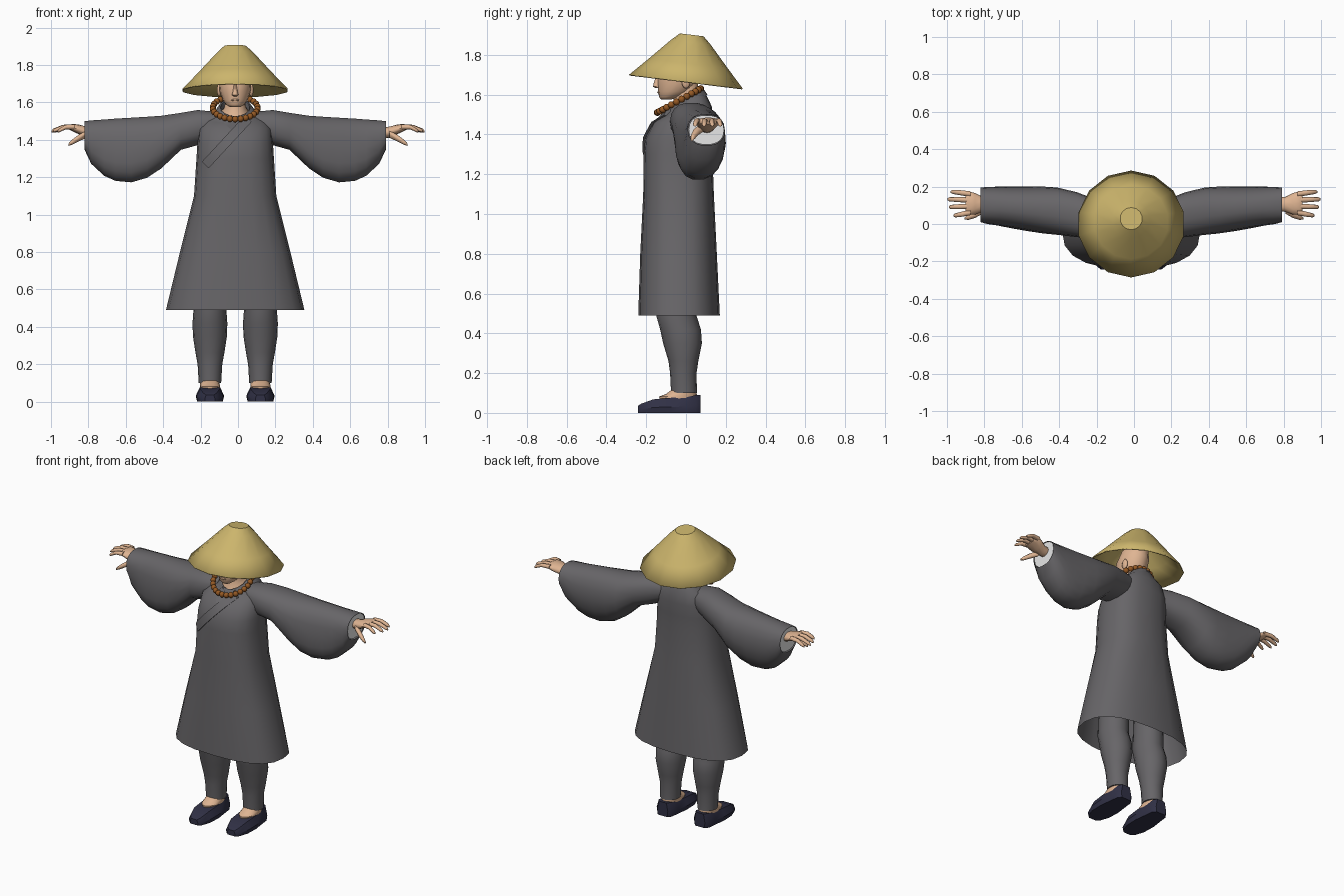
import bpy, bmesh, math
from mathutils import Vector as V
from mathutils.bvhtree import BVHTree

if "Cube" in bpy.data.objects:
    bpy.data.objects.remove(bpy.data.objects["Cube"])

CX = -0.015  # centre line of the figure


def material(name, rgb):
    m = bpy.data.materials.new(name)
    m.diffuse_color = (*rgb, 1)
    m.use_nodes = True
    m.node_tree.nodes["Principled BSDF"].inputs["Base Color"].default_value = m.diffuse_color
    return m


GREY = material("grey cloth", (0.135, 0.13, 0.138))
STRAW = material("straw", (0.60, 0.46, 0.15))
SKIN = material("skin", (0.74, 0.46, 0.29))
NAVY = material("navy shoe", (0.03, 0.03, 0.06))
WOOD = material("brown wood", (0.30, 0.10, 0.018))
WHITE = material("white lining", (0.80, 0.80, 0.80))


def finish(name, bm, mat, angle=45):
    bmesh.ops.recalc_face_normals(bm, faces=bm.faces)
    me = bpy.data.meshes.new(name)
    bm.to_mesh(me)
    bm.free()
    me.materials.append(mat)
    ob = bpy.data.objects.new(name, me)
    bpy.context.collection.objects.link(ob)
    bpy.ops.object.select_all(action='DESELECT')
    ob.select_set(True)
    bpy.context.view_layer.objects.active = ob
    bpy.ops.object.shade_smooth_by_angle(angle=math.radians(angle))
    return ob


def oval(c, u, v, n=16, e=1.0):
    """Superellipse ring around c with half axes u and v."""
    pw = lambda t: math.copysign(abs(t) ** e, t) if abs(t) > 1e-6 else 0
    return [V(c) + V(u) * pw(math.cos(2 * math.pi * i / n))
            + V(v) * pw(math.sin(2 * math.pi * i / n)) for i in range(n)]


def loft(name, rings, mat, caps=(True, True), angle=45):
    bm = bmesh.new()
    rows = [[bm.verts.new(p) for p in r] for r in rings]
    for a, b in zip(rows, rows[1:]):
        for i in range(len(a)):
            j = (i + 1) % len(a)
            bm.faces.new((a[i], a[j], b[j], b[i]))
    if caps[0]:
        bm.faces.new(rows[0])
    if caps[1]:
        bm.faces.new(rows[-1])
    return finish(name, bm, mat, angle)


def level(x, z, hw, y0, y1, tilt=0.0, n=16, e=1.0):
    """Horizontal ring, optionally rising toward the back."""
    hd = (y1 - y0) / 2
    return oval((x, (y0 + y1) / 2, z), (hw, 0, 0), (0, hd, hd * tilt), n, e)


def ball(name, c, size, mat, seg=12):
    bm = bmesh.new()
    bmesh.ops.create_uvsphere(bm, u_segments=seg, v_segments=seg // 2 + 2, radius=1)
    for v in bm.verts:
        v.co = V(c) + V(a * b for a, b in zip(v.co, size))
    return finish(name, bm, mat, 80)


def tube(name, pts, mat, n=8):
    """Tapered limb through points (x, y, z, half width y, half height z)."""
    return loft(name, [oval(p[:3], (0, p[3], 0), (0, 0, p[4]), n) for p in pts], mat, angle=60)


# Robe, open at the hem
robe = loft("robe", [level(CX, *r, n=20, e=0.8) for r in (
    (0.49, .37, -.24, .17), (0.80, .295, -.23, .155), (1.10, .22, -.215, .14),
    (1.30, .207, -.213, .133), (1.38, .202, -.205, .135), (1.46, .195, -.165, .138),
    (1.515, .16, -.115, .13, .2), (1.55, .10, -.095, .105, .42), (1.575, .08, -.09, .085, .55))],
    GREY, (False, False), 50)

# Lapels laid over the chest
bm = bmesh.new()
bm.from_mesh(robe.data)
tree = BVHTree.FromBMesh(bm)
bm.free()


def lapel(name, a, b, w, out):
    a, b = V((a[0], 0, a[1])), V((b[0], 0, b[1]))
    d = (b - a).normalized()
    side = V((-d.z, 0, d.x)) * w / 2
    rings = []
    for i in range(13):
        p = a.lerp(b, i / 12)
        front = []
        for q in (p - side, p + side):
            hit = tree.ray_cast(V((q.x, -1, q.z)), V((0, 1, 0)))[0]
            if hit is not None and hit.y < 0:
                front.append(hit)
        if len(front) == 2:
            l, r = front
            rings.append([l + V((0, .01, 0)), l - V((0, out, 0)),
                          r - V((0, out, 0)), r + V((0, .01, 0))])
    if len(rings) > 1:
        loft(name, rings, GREY, angle=30)


lapel("under_lapel", (-.10, 1.545), (.0, 1.45), .045, .006)
lapel("over_lapel", (.075, 1.535), (-.175, 1.265), .05, .014)

# Standing collar
loft("collar", [level(CX, 1.545, .108, -.108, .108, .5), level(CX, 1.572, .088, -.098, .092, .55),
                level(CX, 1.573, .078, -.088, .082, .55), level(CX, 1.54, .078, -.088, .082, .5)],
     GREY, (False, False))

# Neck and head
loft("neck", [level(CX, 1.54, .078, -.088, .082, .5), level(CX, 1.565, .06, -.07, .065, .4),
              level(CX, 1.59, .055, -.06, .06), level(CX, 1.68, .055, -.06, .06)], SKIN)
loft("head", [level(CX, *r) for r in (
    (1.575, .028, -.125, -.075), (1.588, .05, -.135, -.03), (1.615, .068, -.14, .03),
    (1.66, .083, -.145, .06), (1.72, .087, -.142, .08), (1.78, .075, -.10, .08),
    (1.815, .045, -.06, .06))], SKIN, angle=60)
loft("nose", [level(CX, *r, n=8) for r in (
    (1.632, .010, -.150, -.12), (1.640, .018, -.166, -.12), (1.655, .013, -.163, -.12),
    (1.70, .008, -.148, -.12))], SKIN, angle=60)
ball("lips", (CX, -.137, 1.612), (.022, .008, .006), SKIN)
for s, side in ((-1, "left"), (1, "right")):
    ball(side + "_ear", (CX + s * .086, .0, 1.665), (.012, .022, .034), SKIN)

# Straw hat, tilted back
t = math.radians(-7)
bm = bmesh.new()
prof = [(.288, 0), (.20, .092), (.10, .2), (.06, .237)]
rows = []
for r, h in prof:
    row = []
    for i in range(14):
        a = 2 * math.pi * (i + .5) / 14
        x, y = r * math.cos(a), r * math.sin(a)
        row.append(bm.verts.new((CX + x, y * math.cos(t) - h * math.sin(t),
                                 1.665 + y * math.sin(t) + h * math.cos(t))))
    rows.append(row)
for a, b in zip(rows, rows[1:]):
    for i in range(14):
        j = (i + 1) % 14
        bm.faces.new((a[i], a[j], b[j], b[i]))
bm.faces.new(rows[-1])
hat = finish("straw_hat", bm, STRAW, 35)
mod = hat.modifiers.new("thickness", 'SOLIDIFY')
mod.thickness = .006

# Bead necklace
for i in range(26):
    a = 2 * math.pi * i / 26
    ball("necklace_bead", (CX + .12 * math.sin(a), -.035 - .109 * math.cos(a),
                           1.57 - .06 * math.cos(a)), (.0175,) * 3, WOOD, 10)

# Sleeve stations: distance out, top, bottom, front, back
SLEEVE = ((.10, 1.55, 1.42, -.06, .10), (.20, 1.56, 1.37, -.08, .135), (.29, 1.545, 1.345, -.07, .17),
          (.395, 1.53, 1.245, -.058, .195), (.47, 1.525, 1.195, -.05, .2), (.555, 1.52, 1.17, -.035, .2),
          (.64, 1.515, 1.178, -.02, .2), (.70, 1.51, 1.205, -.01, .2), (.77, 1.505, 1.27, 0, .198),
          (.805, 1.50, 1.345, .01, .195))


def sleeve_ring(s, x, top, bot, y0, y1, k=1.0):
    ring = oval((CX + s * x, (y0 + y1) / 2, (top + bot) / 2),
                (0, k * (y1 - y0) / 2, 0), (0, 0, k * (top - bot) / 2), 18, .85)
    for p in ring:  # the hanging part leans toward the front
        p.y -= .12 * max(0, 1.35 - p.z)
    return ring


for s, side in ((-1, "left"), (1, "right")):
    loft(side + "_sleeve", [sleeve_ring(s, *r) for r in SLEEVE], GREY, (True, False), 50)
    end = SLEEVE[-1]
    loft(side + "_cuff_lining", [sleeve_ring(s, .78, *end[1:], k=.93),
                                 sleeve_ring(s, .80, *end[1:], k=.96)], WHITE)

    # Hand: palm, four fingers and a thumb
    tube(side + "_palm", [(s * x, *r) for x, *r in (
        (.76, .105, 1.435, .035, .03), (.81, .105, 1.44, .04, .03),
        (.85, .108, 1.455, .058, .026), (.885, .112, 1.465, .062, .02), (.90, .112, 1.465, .05, .012))], SKIN, 12)
    for y, tip, dy in ((.062, .965, -.016), (.095, .99, -.004), (.128, .997, .004), (.160, .98, .012)):
        x0 = .875
        mid = (x0 + tip) / 2
        tube(side + "_finger", [(s * x0, y, 1.468, .015, .014), (s * mid, y + dy * .6, 1.468, .0135, .012),
                                (s * (tip - .01), y + dy, 1.45, .011, .010),
                                (s * tip, y + dy, 1.444, .005, .005)], SKIN)
    tube(side + "_thumb", [(s * .81, .075, 1.43, .02, .02), (s * .85, .05, 1.41, .018, .018),
                           (s * .885, .035, 1.388, .013, .014), (s * .905, .03, 1.374, .006, .007)], SKIN)

    # Trouser leg, ankle and shoe
    x = CX + s * .135
    loft(side + "_trouser_leg", [level(x, *r) for r in (
        (.10, .06, -.075, .055), (.20, .066, -.08, .053), (.26, .077, -.088, .062),
        (.35, .091, -.115, .08), (.42, .093, -.13, .075), (.49, .088, -.15, .052),
        (.75, .085, -.14, .05))], GREY)
    loft(side + "_ankle", [level(x, *r) for r in (
        (.04, .045, -.13, .05), (.082, .054, -.135, .055), (.095, .052, -.10, .054),
        (.12, .052, -.068, .05))], SKIN)
    loft(side + "_shoe", [[V((x + a * w, y, b * h)) for a, b in (
        (-.9, 0), (.9, 0), (1, .4), (.72, 1), (-.72, 1), (-1, .4))] for y, w, h in (
        (-.242, .028, .035), (-.225, .05, .046), (-.165, .073, .068), (-.08, .076, .076),
        (.0, .064, .078), (.05, .058, .09), (.072, .038, .09))], NAVY, angle=35)
